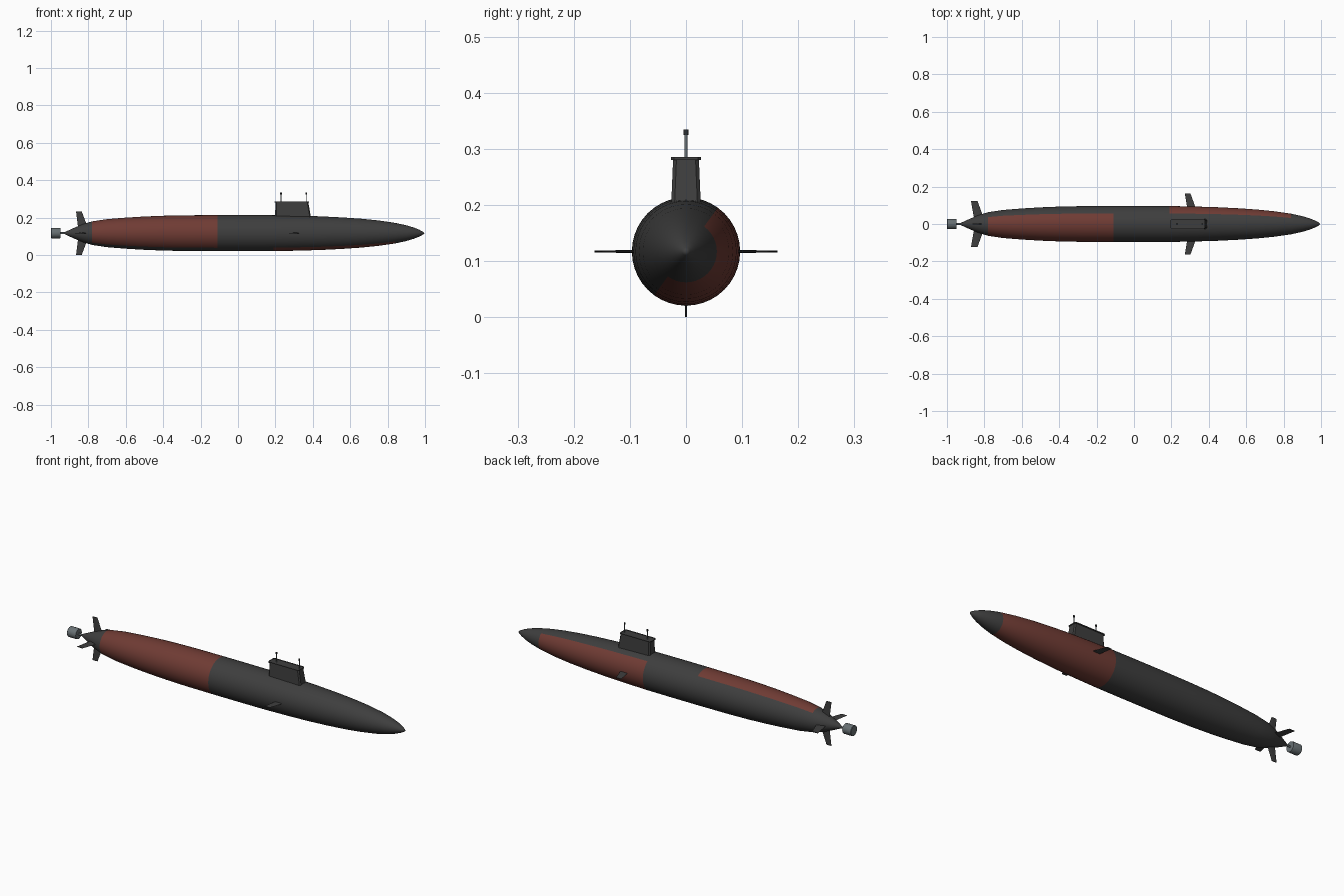
import bpy, bmesh, math
from mathutils import Vector, Matrix

if "Cube" in bpy.data.objects:
    bpy.data.objects.remove(bpy.data.objects["Cube"])

ZC = 0.117  # height of the hull axis


def material(name, rgb):
    m = bpy.data.materials.new(name)
    m.diffuse_color = (*rgb, 1)
    m.use_nodes = True
    m.node_tree.nodes["Principled BSDF"].inputs["Base Color"].default_value = m.diffuse_color
    return m


DARK = material("dark hull grey", (0.048, 0.048, 0.048))
RED = material("rust red", (0.16, 0.044, 0.034))
STEEL = material("steel grey", (0.14, 0.165, 0.175))
BLACK = material("mast head black", (0.025, 0.028, 0.03))


def finish(name, bm, mats, smooth=True):
    bmesh.ops.recalc_face_normals(bm, faces=bm.faces)
    me = bpy.data.meshes.new(name)
    bm.to_mesh(me)
    bm.free()
    ob = bpy.data.objects.new(name, me)
    bpy.context.collection.objects.link(ob)
    for m in mats:
        me.materials.append(m)
    if smooth:
        bpy.ops.object.select_all(action='DESELECT')
        ob.select_set(True)
        bpy.context.view_layer.objects.active = ob
        bpy.ops.object.shade_smooth_by_angle(angle=math.radians(35))
    return ob


def lathe(bm, profile, seg, z=ZC):
    """Revolve (x, radius) pairs about the long axis."""
    rings = []
    for x, r in profile:
        if r == 0:
            rings.append([bm.verts.new((x, 0, z))])
        else:
            rings.append([bm.verts.new((x, r * math.cos(2 * math.pi * k / seg),
                                        z + r * math.sin(2 * math.pi * k / seg)))
                          for k in range(seg)])
    for a, b in zip(rings, rings[1:]):
        for k in range(seg):
            n = (k + 1) % seg
            quad = [a[k % len(a)], a[n % len(a)], b[n % len(b)], b[k % len(b)]]
            bm.faces.new(list(dict.fromkeys(quad)))


# Hull: spindle with red panels on opposite halves fore and aft
bm = bmesh.new()
lathe(bm, [(-0.935, 0), (-0.93, 0.004), (-0.88, 0.027), (-0.83, 0.048), (-0.78, 0.063),
           (-0.70, 0.075), (-0.60, 0.083), (-0.50, 0.089), (-0.40, 0.093), (-0.28, 0.0955),
           (-0.11, 0.0965), (0.05, 0.0965), (0.19, 0.096), (0.32, 0.0935), (0.44, 0.090),
           (0.56, 0.084), (0.66, 0.077), (0.75, 0.068), (0.84, 0.055), (0.90, 0.042),
           (0.94, 0.030), (0.97, 0.018), (0.99, 0.007), (0.997, 0)], 40)
for f in bm.faces:
    c = f.calc_center_median()
    ang = math.degrees(math.atan2(c.z - ZC, c.y)) % 360
    upper_front = 54 < ang < 234
    if (-0.78 < c.x < -0.11 and upper_front) or (0.19 < c.x < 0.84 and not upper_front):
        f.material_index = 1
finish("hull", bm, [DARK, RED])


def prism(bm, lower, upper):
    """Join two outlines with the same number of points into a solid."""
    a = [bm.verts.new(p) for p in lower]
    b = [bm.verts.new(p) for p in upper]
    n = len(a)
    bm.faces.new(a)
    top = bm.faces.new(b)
    for i in range(n):
        bm.faces.new((a[i], a[(i + 1) % n], b[(i + 1) % n], b[i]))
    return top


def outline(x0, x1, w, z, c=0.006):
    """Rectangle with clipped corners."""
    return [(x0, -w + c, z), (x0 + c, -w, z), (x1 - c, -w, z), (x1, -w + c, z),
            (x1, w - c, z), (x1 - c, w, z), (x0 + c, w, z), (x0, w - c, z)]


# Sail: tapered tower
bm = bmesh.new()
prism(bm, outline(0.198, 0.393, 0.027, 0.185), outline(0.2, 0.376, 0.023, 0.281))
finish("sail", bm, [DARK])

# Sail rim: overhanging cap with a shallow recess
bm = bmesh.new()
top = prism(bm, outline(0.195, 0.379, 0.027, 0.280), outline(0.195, 0.379, 0.027, 0.285))
bmesh.ops.inset_region(bm, faces=[top], thickness=0.007)
bmesh.ops.translate(bm, verts=top.verts, vec=(0, 0, -0.004))
finish("sail_rim", bm, [DARK], smooth=False)


# Masts with small heads
def rod(name, x, z0, z1, r, mat):
    bm = bmesh.new()
    bmesh.ops.create_cone(bm, cap_ends=True, segments=12, radius1=r, radius2=r, depth=z1 - z0,
                          matrix=Matrix.Translation((x, 0, (z0 + z1) / 2)))
    finish(name, bm, [mat])


for i, x in enumerate((0.23, 0.365)):
    rod(f"mast_{i + 1}", x, 0.275, 0.326, 0.0025, STEEL)
    rod(f"mast_head_{i + 1}", x, 0.325, 0.334, 0.0045, BLACK)


# Fins: tapered blades that reach outward at a given angle round the hull
def fin(name, root, tip, r0, r1, t0, t1, ang):
    bm = bmesh.new()

    def section(span, r, t):
        a, b = span
        m = a + (b - a) * 0.6
        d = (b - a) * 0.08
        return [(a, r, 0), (a + d, r, -t * 0.7), (m, r, -t), (b - d, r, -t * 0.6),
                (b, r, 0), (b - d, r, t * 0.6), (m, r, t), (a + d, r, t * 0.7)]

    prism(bm, section(root, r0, t0), section(tip, r1, t1))
    bm.transform(Matrix.Translation((0, 0, ZC)) @ Matrix.Rotation(math.radians(ang), 4, 'X'))
    finish(name, bm, [DARK], smooth=False)


for side, ang in (("left", 0), ("right", 180)):
    fin(f"bow_plane_{side}", (0.285, 0.330), (0.272, 0.302), 0.085, 0.163, 0.003, 0.0015, ang)
    fin(f"stern_plane_{side}", (-0.855, -0.803), (-0.872, -0.837), 0.03, 0.124, 0.003, 0.002, ang)
for side, ang in (("upper", 90), ("lower", 270)):
    fin(f"rudder_{side}", (-0.855, -0.803), (-0.866, -0.836), 0.03, 0.117, 0.003, 0.002, ang)

# Propeller shaft and shrouded propulsor drum
bm = bmesh.new()
lathe(bm, [(-0.96, 0), (-0.96, 0.005), (-0.915, 0.005), (-0.915, 0)], 12)
finish("propeller_shaft", bm, [STEEL])
bm = bmesh.new()
lathe(bm, [(-1.0, 0), (-1.0, 0.026), (-0.998, 0.0275), (-0.952, 0.0275),
           (-0.948, 0.026), (-0.948, 0)], 20)
finish("propulsor_drum", bm, [STEEL])
